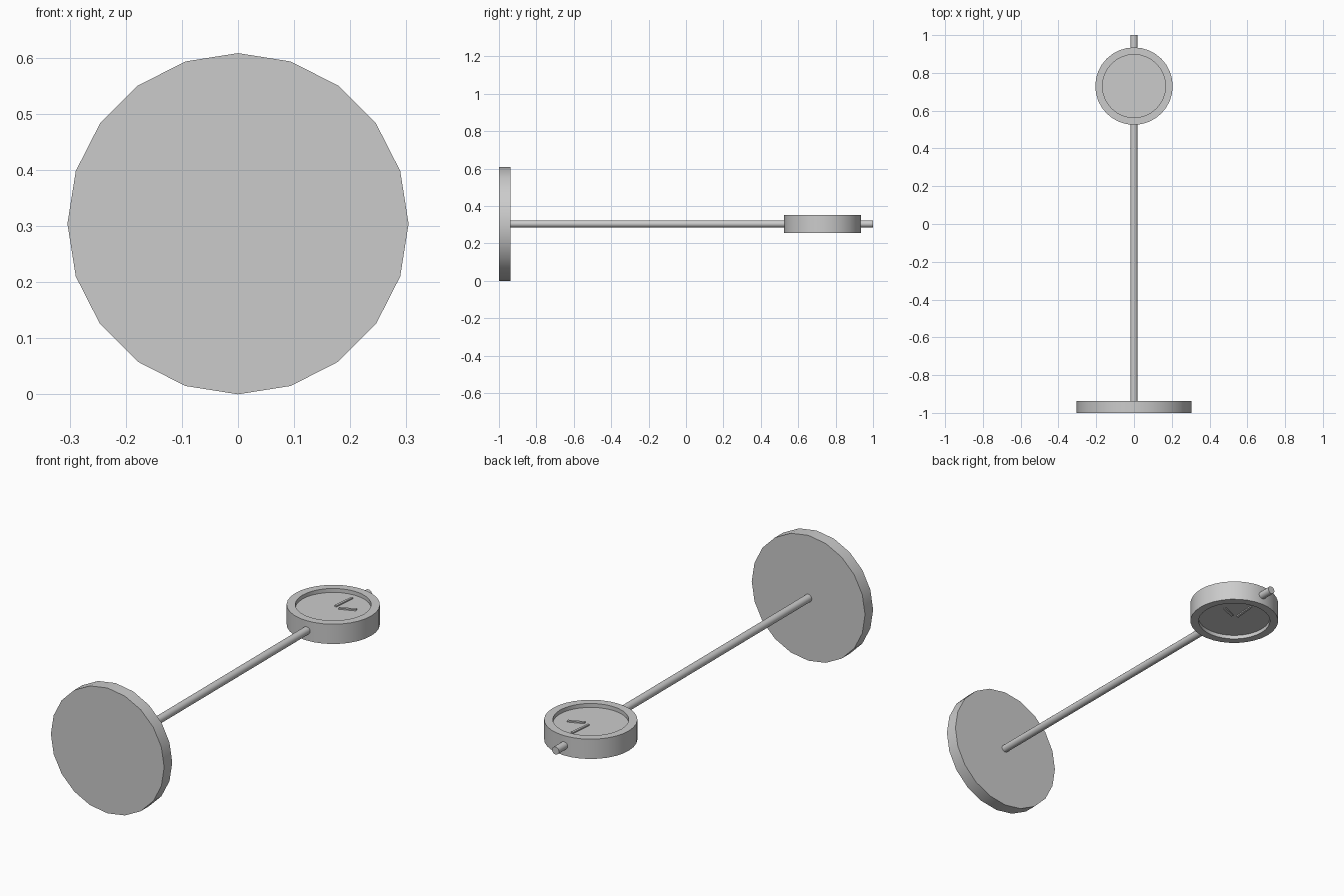
import bpy, bmesh, math
from mathutils import Matrix

if "Cube" in bpy.data.objects:
    bpy.data.objects.remove(bpy.data.objects["Cube"])

ZC = 0.304      # height of the shared axis
CLOCK_Y = 0.73  # clock centre along the pole


def finish(bm, name, smooth=True):
    bmesh.ops.recalc_face_normals(bm, faces=bm.faces)
    mesh = bpy.data.meshes.new(name)
    bm.to_mesh(mesh)
    bm.free()
    obj = bpy.data.objects.new(name, mesh)
    bpy.context.collection.objects.link(obj)
    if smooth:
        bpy.ops.object.select_all(action='DESELECT')
        obj.select_set(True)
        bpy.context.view_layer.objects.active = obj
        bpy.ops.object.shade_smooth_by_angle(angle=math.radians(30))
    return obj


def rod(name, radius, y0, y1, sides):
    """Cylinder along y with a vertex at the top."""
    bm = bmesh.new()
    bmesh.ops.create_cone(bm, cap_ends=True, segments=sides,
                          radius1=radius, radius2=radius, depth=y1 - y0)
    turn = Matrix.Rotation(math.pi / 2, 4, 'X')
    move = Matrix.Translation((0, (y0 + y1) / 2, ZC))
    bm.transform(move @ turn)
    return finish(bm, name)


def lathe(name, profile, sides, centre):
    """Closed disc spun about z; first and last points lie on the axis."""
    bm = bmesh.new()
    verts = [bm.verts.new((r, 0, z)) for r, z in profile]
    edges = [bm.edges.new(pair) for pair in zip(verts, verts[1:])]
    bmesh.ops.spin(bm, geom=verts + edges, cent=(0, 0, 0), axis=(0, 0, 1),
                   angle=math.tau, steps=sides, use_merge=True)
    bmesh.ops.remove_doubles(bm, verts=bm.verts, dist=1e-5)
    bm.transform(Matrix.Translation(centre))
    return finish(bm, name)


def hand(name, start, end, width, z):
    """Thin bar lying on a dial."""
    dx, dy = end[0] - start[0], end[1] - start[1]
    bm = bmesh.new()
    bmesh.ops.create_cube(bm, size=1)
    size = Matrix.Diagonal((math.hypot(dx, dy), width, 0.012, 1))
    turn = Matrix.Rotation(math.atan2(dy, dx), 4, 'Z')
    move = Matrix.Translation(((start[0] + end[0]) / 2,
                               CLOCK_Y + (start[1] + end[1]) / 2, ZC + z))
    bm.transform(move @ turn @ size)
    return finish(bm, name, smooth=False)


# Base disc and pole
rod("base", 0.304, -1.0, -0.938, 20)
rod("pole", 0.0185, -0.95, 1.0, 20)

# Clock case with a recessed dial on both faces
lathe("clock_case",
      [(0, 0.029), (0.167, 0.029), (0.167, 0.048), (0.205, 0.048),
       (0.205, -0.048), (0.167, -0.048), (0.167, -0.029), (0, -0.029)],
      32, (0, CLOCK_Y, ZC))

# Clock hands on each dial
for side, s in (("upper", 1), ("lower", -1)):
    hand(side + "_minute_hand", (-0.003, 0.02), (0.008, 0.131), 0.011, s * 0.029)
    hand(side + "_hour_hand", (0.022, 0.012), (0.095, 0.042), 0.013, s * 0.029)
